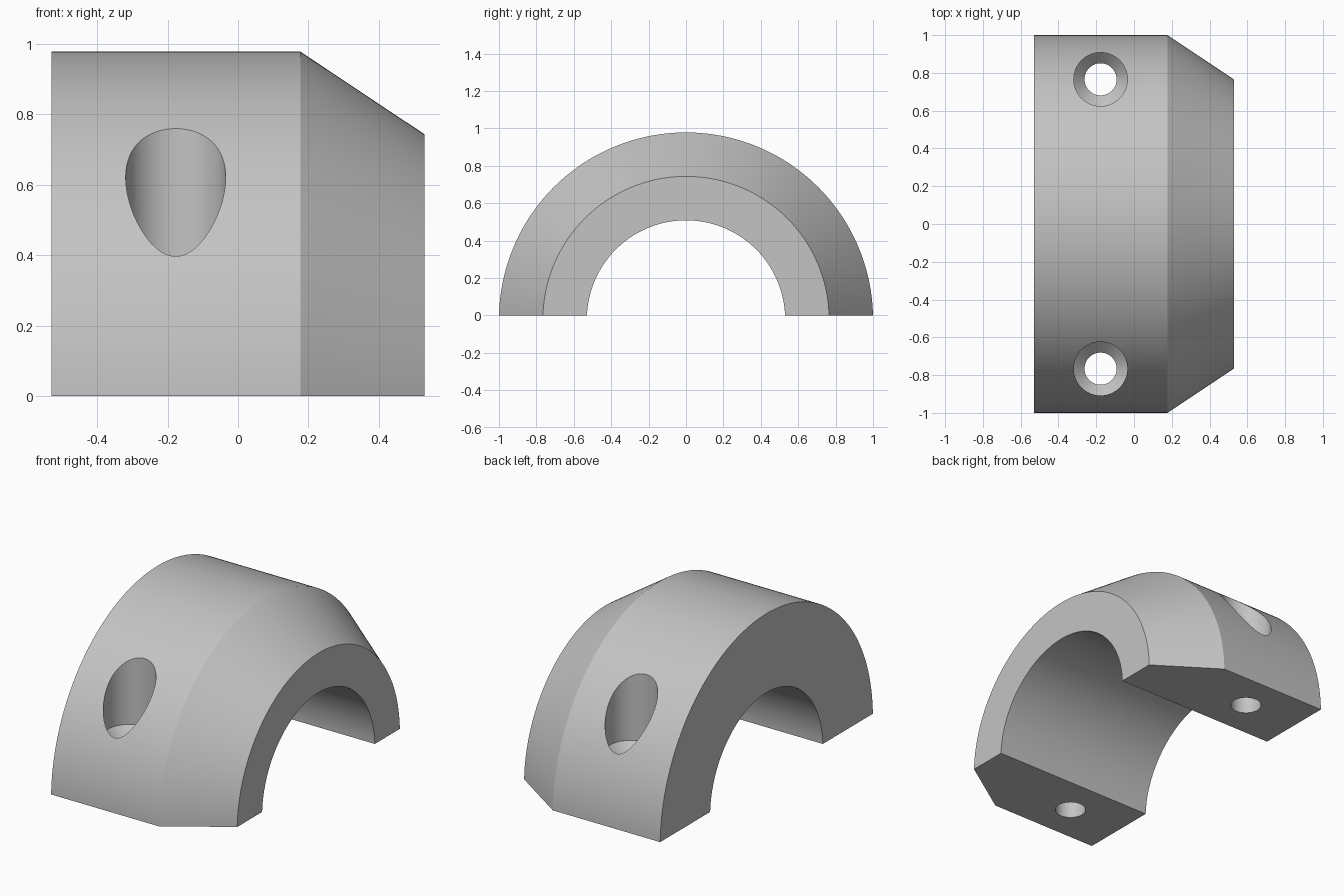
import bpy
import bmesh
import math

if "Cube" in bpy.data.objects:
    bpy.data.objects.remove(bpy.data.objects["Cube"], do_unlink=True)

DROP = 0.022          # bore axis lies this far below the split plane
STEPS = 128           # segments along the arch
HOLE_X, HOLE_Y = -0.177, 0.766

grey = bpy.data.materials.new("plain grey")
grey.use_nodes = True
grey.diffuse_color = (0.55, 0.55, 0.55, 1)
grey.node_tree.nodes["Principled BSDF"].inputs["Base Color"].default_value = (0.55, 0.55, 0.55, 1)


def make_object(name, bm):
    bmesh.ops.recalc_face_normals(bm, faces=bm.faces)
    mesh = bpy.data.meshes.new(name)
    bm.to_mesh(mesh)
    bm.free()
    mesh.materials.append(grey)
    obj = bpy.data.objects.new(name, mesh)
    bpy.context.collection.objects.link(obj)
    return obj


def arch(name, profile):
    """Sweep an (x, radius) profile over the bore, cut flat at z = 0."""
    bm = bmesh.new()
    rings = []
    for i in range(STEPS + 1):
        ring = []
        for x, r in profile:
            start = math.asin(DROP / r)
            a = start + (math.pi - 2 * start) * i / STEPS
            ring.append(bm.verts.new((x, r * math.cos(a), r * math.sin(a) - DROP)))
        rings.append(ring)
    n = len(profile)
    for a, b in zip(rings, rings[1:]):
        for j in range(n):
            k = (j + 1) % n
            bm.faces.new((a[j], a[k], b[k], b[j]))
    bm.faces.new(rings[0])
    bm.faces.new(rings[-1])
    return make_object(name, bm)


def screw_cutter(name, y, profile, sides=64):
    """Turn a (radius, z) profile into a solid around a vertical axis."""
    bm = bmesh.new()
    rings = [[bm.verts.new((HOLE_X + r * math.cos(math.tau * i / sides),
                            y + r * math.sin(math.tau * i / sides), z))
              for i in range(sides)] for r, z in profile]
    for a, b in zip(rings, rings[1:]):
        for i in range(sides):
            k = (i + 1) % sides
            bm.faces.new((a[i], a[k], b[k], b[i]))
    bm.faces.new(rings[0])
    bm.faces.new(rings[-1])
    return make_object(name, bm)


# Half collar with a tapered shoulder on the +x end
collar = arch("half_collar", [(-0.53, 0.53), (-0.53, 1.0), (0.177, 1.0),
                              (0.53, 0.765), (0.53, 0.53)])

# Countersunk screw holes, one through each foot
bpy.context.view_layer.objects.active = collar
collar.select_set(True)
for side, label in ((-1, "front"), (1, "back")):
    cutter = screw_cutter(label + "_screw_cutter", side * HOLE_Y,
                          [(0.085, -0.2), (0.085, 0.3), (0.142, 0.356), (0.142, 1.3)])
    cutter.hide_render = True
    mod = collar.modifiers.new(label + "_screw_hole", "BOOLEAN")
    mod.operation = "DIFFERENCE"
    mod.solver = "EXACT"
    mod.object = cutter
    bpy.ops.object.modifier_apply(modifier=mod.name)
    bpy.data.objects.remove(cutter, do_unlink=True)

bpy.ops.object.shade_smooth_by_angle(angle=math.radians(20))
